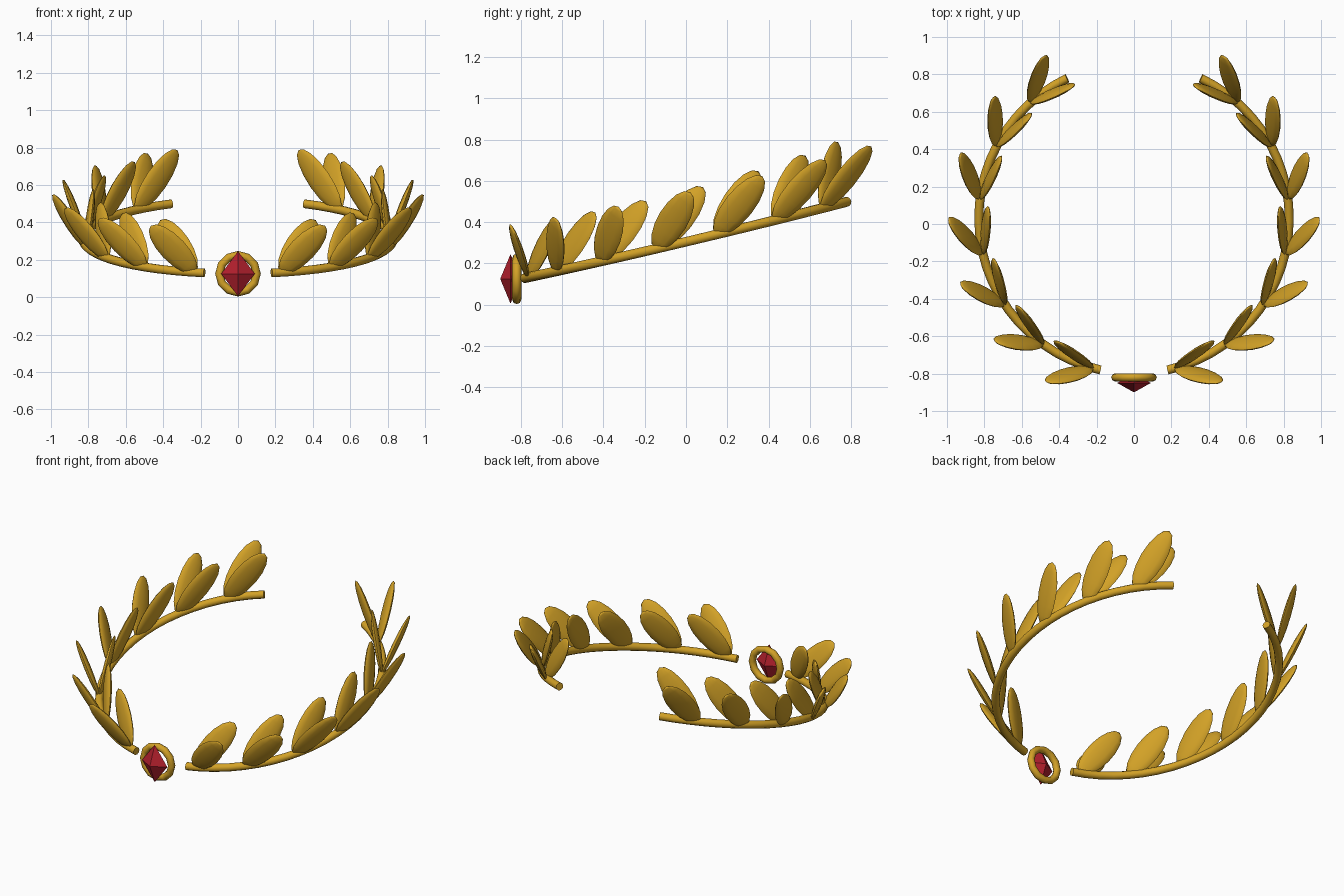
import bpy, bmesh, math
from mathutils import Matrix, Vector

if "Cube" in bpy.data.objects:
    bpy.data.objects.remove(bpy.data.objects["Cube"])


def make_material(name, color):
    mat = bpy.data.materials.new(name)
    mat.use_nodes = True
    mat.diffuse_color = color
    mat.node_tree.nodes["Principled BSDF"].inputs["Base Color"].default_value = color
    return mat


gold = make_material("gold", (0.65, 0.36, 0.02, 1))
red = make_material("ruby red", (0.45, 0.014, 0.026, 1))

RADIUS, CENTER_Y = 0.83, 0.03
UP = Vector((0, 0, 1))


def branch_point(angle):
    """Point on the rising arc of the left branch."""
    x = RADIUS * math.cos(angle)
    y = CENTER_Y + RADIUS * math.sin(angle)
    return Vector((x, y, 0.305 + 0.237 * y + 0.015 * y * y))


def finish(name, bm, mat, smooth=True):
    bmesh.ops.recalc_face_normals(bm, faces=bm.faces)
    mesh = bpy.data.meshes.new(name)
    bm.to_mesh(mesh)
    bm.free()
    mesh.materials.append(mat)
    obj = bpy.data.objects.new(name, mesh)
    bpy.context.collection.objects.link(obj)
    if smooth:
        bpy.ops.object.select_all(action="DESELECT")
        obj.select_set(True)
        bpy.context.view_layer.objects.active = obj
        bpy.ops.object.shade_smooth_by_angle(angle=math.radians(50))
    return obj


def sweep_branch(name, mirror, sides=10, steps=24, thickness=0.024):
    """Tube along the arc with closed ends."""
    bm = bmesh.new()
    start, end = math.radians(-77.5), math.radians(64.5)
    rings = []
    for i in range(steps + 1):
        a = start + (end - start) * i / steps
        center = branch_point(a)
        tangent = (branch_point(a + 0.01) - branch_point(a - 0.01)).normalized()
        side = tangent.cross(UP).normalized()
        top = side.cross(tangent)
        ring = []
        for k in range(sides):
            t = math.tau * k / sides
            ring.append(bm.verts.new(center + thickness * (side * math.cos(t) + top * math.sin(t))))
        rings.append(ring)
    for lower, upper in zip(rings, rings[1:]):
        for k in range(sides):
            n = (k + 1) % sides
            bm.faces.new((lower[k], lower[n], upper[n], upper[k]))
    bm.faces.new(rings[0])
    bm.faces.new(rings[-1])
    bm.transform(mirror)
    return finish(name, bm, gold)


def add_leaf(name, mirror, angle, turn, reach, rise, roll):
    """Flattened ellipsoid growing from the branch; turn is measured from its tangent."""
    base = branch_point(angle)
    heading = angle + math.pi / 2 + turn
    stem = Vector((math.cos(heading) * reach, math.sin(heading) * reach, rise))
    along = stem.normalized()
    outward = Vector((math.cos(angle), math.sin(angle), -roll))
    normal = (outward - along * outward.dot(along)).normalized()
    width = normal.cross(along)
    frame = Matrix((width, normal, along)).transposed().to_4x4()
    frame.translation = base + stem / 2
    bm = bmesh.new()
    bmesh.ops.create_uvsphere(bm, u_segments=12, v_segments=8, radius=1)
    bm.transform(mirror @ frame @ Matrix.Diagonal((0.073, 0.02, stem.length / 2, 1)))
    return finish(name, bm, gold)


# Branches with seven leaf pairs each
for label, sign in (("left", 1), ("right", -1)):
    mirror = Matrix.Diagonal((sign, 1, 1, 1))
    sweep_branch(label + "_branch", mirror)
    for i in range(7):
        angle = math.radians(-74 + 20.5 * i)
        growth = 0.05 * i / 6
        add_leaf(f"{label}_outer_leaf_{i + 1}", mirror, angle,
                 math.radians(-34.5), 0.25, 0.25 + growth, 0.2)
        add_leaf(f"{label}_inner_leaf_{i + 1}", mirror, angle,
                 math.radians(21), 0.235, 0.28 + growth * 0.8, 0)

# Gold setting: ring facing the front
bpy.ops.mesh.primitive_torus_add(
    location=(0, -0.82, 0.125), rotation=(math.pi / 2, 0, 0),
    major_segments=12, minor_segments=8, major_radius=0.1, minor_radius=0.022)
setting = bpy.context.object
setting.name = "gem_setting"
setting.data.materials.append(gold)
bpy.ops.object.shade_smooth_by_angle(angle=math.radians(50))

# Gem: flattened four-sided double pyramid
gem = bmesh.new()
front, back = (gem.verts.new((0, y, 0.125)) for y in (-0.9, -0.8))
rim = [gem.verts.new((0.09 * math.cos(t), -0.85, 0.125 + 0.12 * math.sin(t)))
       for t in (k * math.pi / 2 for k in range(4))]
for k in range(4):
    for tip in (front, back):
        gem.faces.new((rim[k], rim[(k + 1) % 4], tip))
finish("gem", gem, red, smooth=False)
